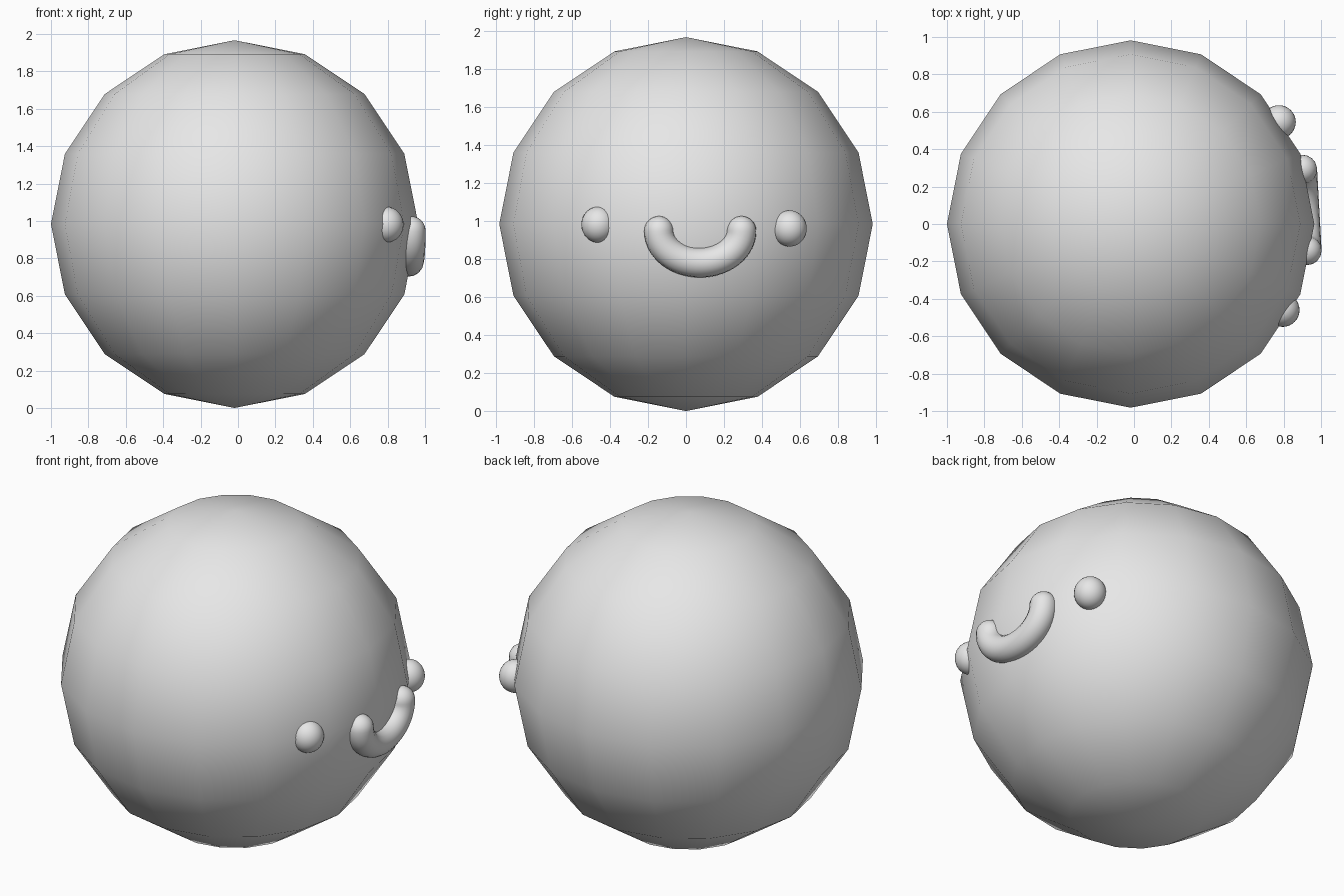
import bpy
from math import sin, cos, pi, sqrt

if "Cube" in bpy.data.objects:
    bpy.data.objects.remove(bpy.data.objects["Cube"], do_unlink=True)

grey = bpy.data.materials.new("light_grey")
grey.use_nodes = True
grey.diffuse_color = (0.8, 0.8, 0.8, 1)
grey.node_tree.nodes["Principled BSDF"].inputs["Base Color"].default_value = (0.8, 0.8, 0.8, 1)


def ball(name, centre, size, segments, rings):
    bpy.ops.mesh.primitive_uv_sphere_add(segments=segments, ring_count=rings, radius=1, location=centre)
    obj = bpy.context.object
    obj.name = name
    obj.scale = size
    obj.data.materials.append(grey)
    bpy.ops.object.shade_smooth()
    return obj


# Low-poly smooth body
ball("body", (-0.018, 0, 0.983), (0.982, 0.982, 0.983), 16, 8)

# Eyes half sunk into the +x side
ball("left_eye", (0.775, 0.545, 0.96), (0.09, 0.09, 0.095), 32, 16)
ball("right_eye", (0.795, -0.46, 0.98), (0.09, 0.09, 0.095), 32, 16)

# Smile: half-ellipse tube with rounded ends
RADIUS, STEPS, CAP = 0.078, 28, 8


def smile_point(t):
    return (0.913 - 0.012 * sin(t), 0.075 + 0.217 * sin(t), 0.947 - 0.167 * cos(t))


arc = [(smile_point(-pi / 2 + pi * i / STEPS), 1) for i in range(STEPS + 1)]


def rounded_end(point):
    x, y, z = point
    angles = [pi / 2 * i / CAP for i in range(1, CAP + 1)]
    return [((x, y, z + RADIUS * sin(a)), max(cos(a), 0.01)) for a in angles]


path = rounded_end(arc[0][0])[::-1] + arc + rounded_end(arc[-1][0])

curve = bpy.data.curves.new("smile", "CURVE")
curve.dimensions = "3D"
curve.bevel_depth = RADIUS
curve.bevel_resolution = 6
curve.use_fill_caps = True
spline = curve.splines.new("POLY")
spline.points.add(len(path) - 1)
for point, (position, width) in zip(spline.points, path):
    point.co = (*position, 1)
    point.radius = width
spline.use_smooth = True
smile = bpy.data.objects.new("smile", curve)
bpy.context.collection.objects.link(smile)

# Turn the tube into a smooth mesh
bpy.ops.object.select_all(action="DESELECT")
smile.select_set(True)
bpy.context.view_layer.objects.active = smile
bpy.ops.object.convert(target="MESH")
smile = bpy.context.object
smile.name = "smile"
smile.data.materials.clear()
smile.data.materials.append(grey)
bpy.ops.object.shade_smooth()
